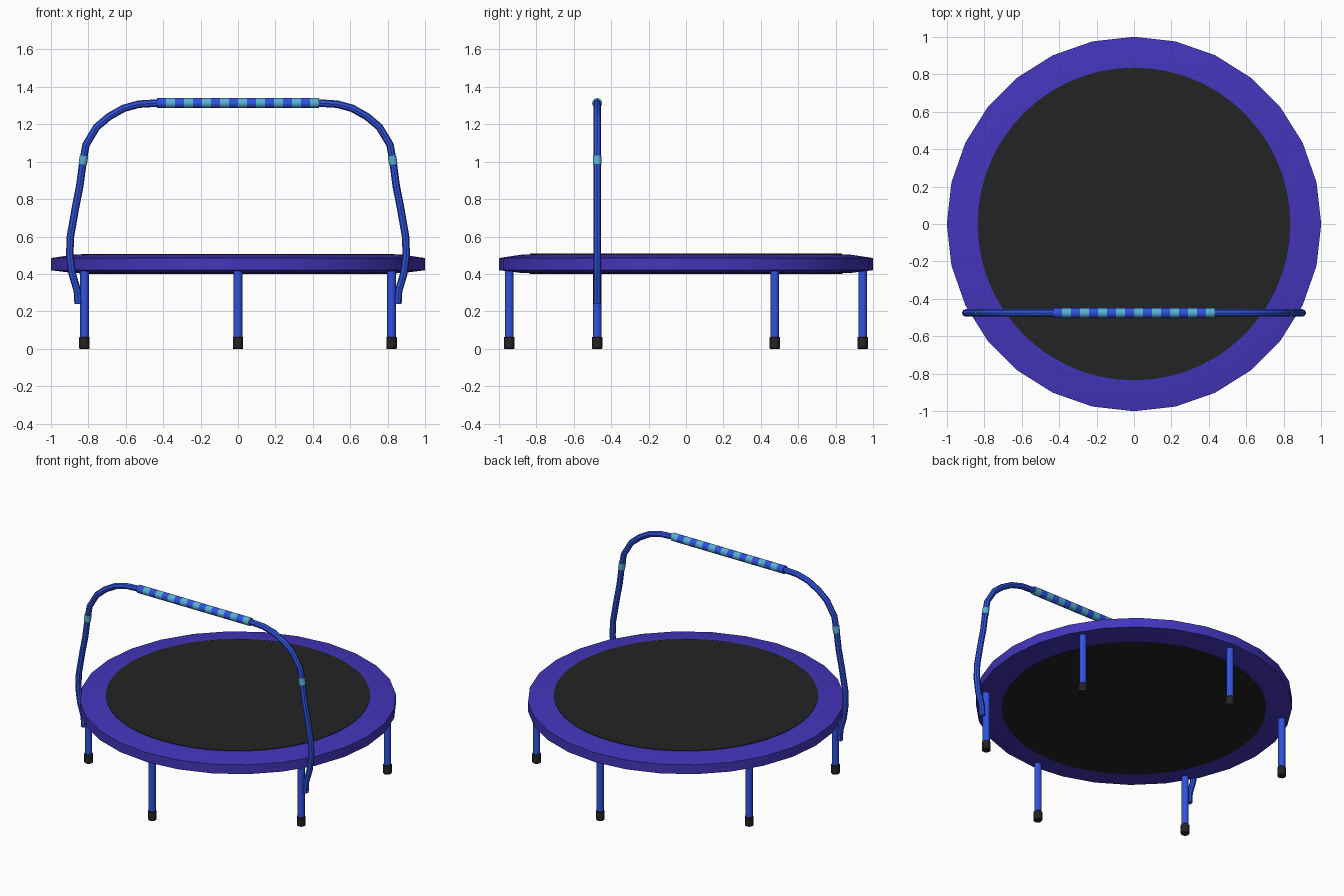
import bpy, bmesh, math
from mathutils import Matrix, Vector

if "Cube" in bpy.data.objects:
    bpy.data.objects.remove(bpy.data.objects["Cube"])


def material(name, rgb):
    m = bpy.data.materials.new(name)
    m.diffuse_color = (*rgb, 1)
    m.use_nodes = True
    m.node_tree.nodes["Principled BSDF"].inputs["Base Color"].default_value = m.diffuse_color
    return m


PURPLE = material("purple", (0.058, 0.035, 0.50))
BLUE = material("blue", (0.03, 0.085, 0.74))
CYAN = material("light blue", (0.10, 0.44, 0.66))
BLACK = material("black", (0.017, 0.017, 0.017))


def finish(obj, angle=35):
    bpy.ops.object.select_all(action='DESELECT')
    obj.select_set(True)
    bpy.context.view_layer.objects.active = obj
    bpy.ops.object.shade_smooth_by_angle(angle=math.radians(angle))


def lathe(name, profile, sides, mats, matrix=Matrix(), closed=False, rule=None):
    """Revolve (radius, height) points around z; rule picks a material per band."""
    bm = bmesh.new()
    rings = []
    for r, z in profile:
        rings.append([bm.verts.new((r * math.cos(2 * math.pi * i / sides),
                                    r * math.sin(2 * math.pi * i / sides), z))
                      for i in range(sides)])
    n = len(rings)
    for k in range(n if closed else n - 1):
        a, b = rings[k], rings[(k + 1) % n]
        for i in range(sides):
            j = (i + 1) % sides
            f = bm.faces.new((a[i], a[j], b[j], b[i]))
            f.material_index = rule(k) if rule else 0
    if not closed:
        bm.faces.new(rings[0][::-1])
        top = bm.faces.new(rings[-1])
        top.material_index = rule(n - 2) if rule else 0
    bmesh.ops.recalc_face_normals(bm, faces=bm.faces)
    bm.transform(matrix)
    me = bpy.data.meshes.new(name)
    bm.to_mesh(me)
    bm.free()
    for m in mats:
        me.materials.append(m)
    obj = bpy.data.objects.new(name, me)
    bpy.context.collection.objects.link(obj)
    finish(obj)
    return obj


# Padded ring around the edge
lathe("edge_pad", [(1.0, 0.42), (1.0, 0.485), (0.88, 0.503), (0.82, 0.505),
                   (0.82, 0.403), (0.88, 0.405)], 28, [PURPLE], closed=True)

# Jumping mat, flush with the pad on both sides
lathe("jumping_mat", [(0.835, 0.401), (0.835, 0.508)], 56, [BLACK])

# Six legs with rubber feet
spots = [(0, 0.945), (0, -0.945)] + [(sx * 0.82, sy * 0.475)
                                     for sx in (-1, 1) for sy in (-1, 1)]
for i, (x, y) in enumerate(spots, 1):
    place = Matrix.Translation((x, y, 0))
    lathe(f"leg_{i}", [(0.023, 0.02), (0.023, 0.43)], 16, [BLUE], place)
    lathe(f"foot_{i}", [(0.025, 0), (0.028, 0.004), (0.028, 0.06), (0.025, 0.064)],
          16, [BLACK], place)

# Bent handle bar, one half mirrored into a full path
BAR_Y = -0.475
half = [(0.854, 0.24), (0.858, 0.31), (0.885, 0.40), (0.899, 0.50), (0.895, 0.60),
        (0.867, 0.76), (0.845, 0.87), (0.828, 1.0), (0.812, 1.09), (0.755, 1.185),
        (0.69, 1.24), (0.61, 1.285), (0.53, 1.307), (0.43, 1.313)]
path = [(-x, z) for x, z in half] + half[::-1]
curve = bpy.data.curves.new("handle_bar", 'CURVE')
curve.dimensions = '3D'
curve.bevel_depth = 0.02
curve.bevel_resolution = 2
curve.use_fill_caps = True
spline = curve.splines.new('POLY')
spline.points.add(len(path) - 1)
for p, (x, z) in zip(spline.points, path):
    p.co = (x, BAR_Y, z, 1)
curve.materials.append(BLUE)
bar = bpy.data.objects.new("handle_bar", curve)
bpy.context.collection.objects.link(bar)
bpy.ops.object.select_all(action='DESELECT')
bar.select_set(True)
bpy.context.view_layer.objects.active = bar
bpy.ops.object.convert(target='MESH')
finish(bpy.context.view_layer.objects.active)

# Striped foam grip along the top of the bar
STRIPES = 18
along_x = Matrix.Translation((0, BAR_Y, 1.313)) @ Matrix.Rotation(math.pi / 2, 4, 'Y')
lathe("foam_grip", [(0.027, -0.432 + 0.864 * k / STRIPES) for k in range(STRIPES + 1)],
      16, [BLUE, CYAN], along_x, rule=lambda k: k % 2)

# Light bands on the uprights
for side, label in ((-1, "left"), (1, "right")):
    tilt = Vector((-side * 0.16, 0, 1)).to_track_quat('Z', 'Y').to_matrix().to_4x4()
    lathe(f"{label}_band", [(0.0225, -0.023), (0.0225, 0.023)], 16, [CYAN],
          Matrix.Translation((side * 0.826, BAR_Y, 1.008)) @ tilt)
